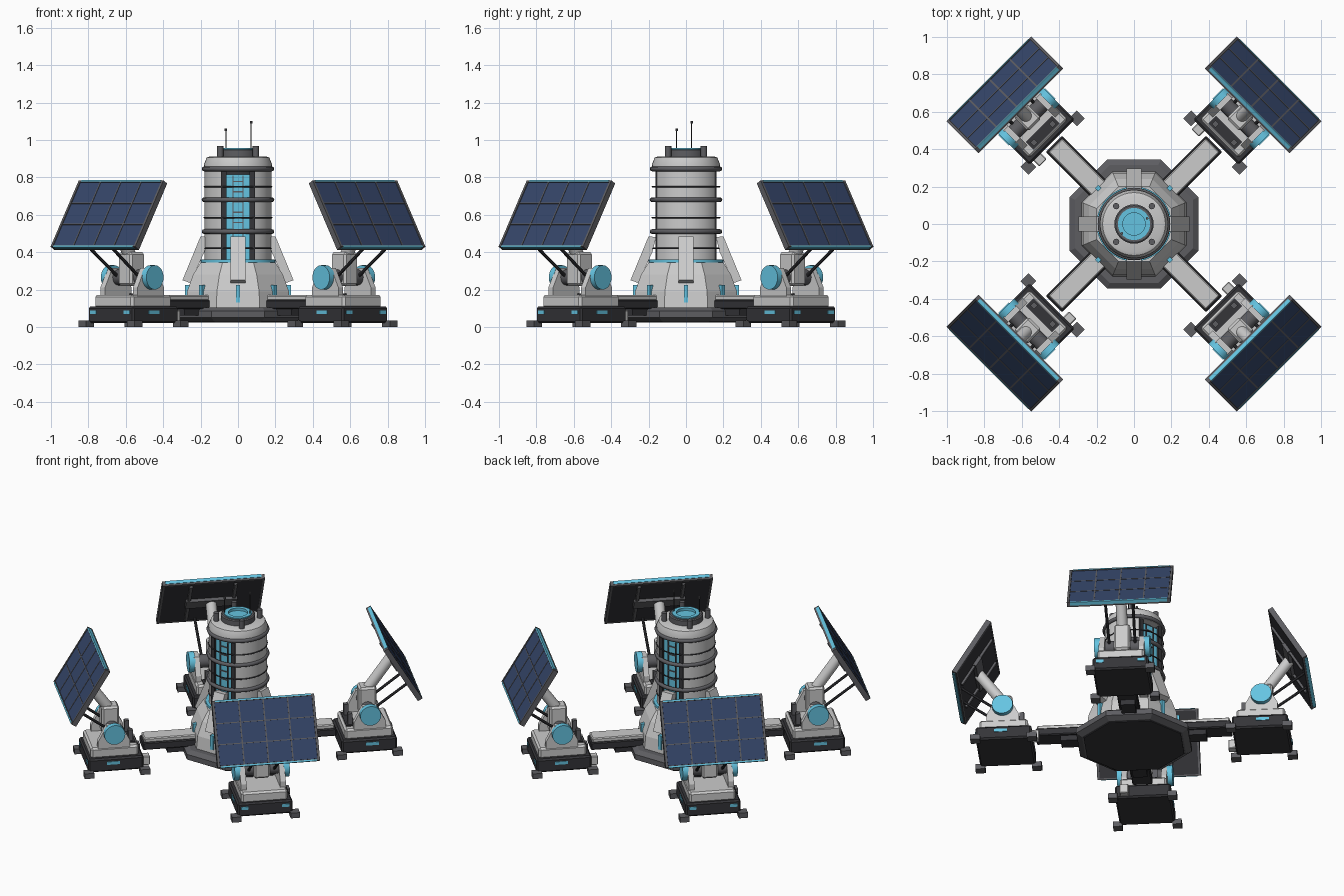
import bpy, bmesh, math
from mathutils import Matrix, Vector

if "Cube" in bpy.data.objects:
    bpy.data.objects.remove(bpy.data.objects["Cube"])

I = Matrix.Identity(4)


def mat(name, r, g, b):
    m = bpy.data.materials.new(name)
    m.diffuse_color = (r, g, b, 1)
    m.use_nodes = True
    m.node_tree.nodes["Principled BSDF"].inputs["Base Color"].default_value = m.diffuse_color
    return m


DARK = mat("dark", 0.035, 0.035, 0.04)
MID = mat("mid_grey", 0.11, 0.11, 0.12)
TEAL = mat("teal", 0.13, 0.55, 0.75)
BLUE = mat("cell_blue", 0.035, 0.06, 0.14)


def finish(name, bm, m, M, smooth=False):
    bmesh.ops.recalc_face_normals(bm, faces=bm.faces)
    me = bpy.data.meshes.new(name)
    bm.to_mesh(me)
    bm.free()
    if smooth:
        me.shade_smooth()
        me.set_sharp_from_angle(angle=math.radians(30))
    if m:
        me.materials.append(m)
    ob = bpy.data.objects.new(name, me)
    ob.matrix_world = M
    bpy.context.collection.objects.link(ob)
    return ob


def box(name, x, y, z, m=None, M=I, bevel=0):
    bm = bmesh.new()
    bmesh.ops.create_cube(bm, size=1)
    for v in bm.verts:
        v.co = [lo + (hi - lo) * (c + 0.5) for c, (lo, hi) in zip(v.co, (x, y, z))]
    if bevel:
        bmesh.ops.bevel(bm, geom=bm.edges[:], offset=bevel, segments=1, affect='EDGES')
    return finish(name, bm, m, M)


def lathe(name, prof, n=40, m=None, M=I, phase=0.0, smooth=True):
    bm = bmesh.new()
    rings = [[bm.verts.new((r * math.cos(phase + math.tau * i / n), r * math.sin(phase + math.tau * i / n), z))
              for i in range(n)] for r, z in prof]
    for a, b in zip(rings, rings[1:]):
        for i in range(n):
            bm.faces.new((a[i], a[(i + 1) % n], b[(i + 1) % n], b[i]))
    bm.faces.new(rings[0])
    bm.faces.new(rings[-1])
    return finish(name, bm, m, M, smooth)


def octa(name, prof, m=None):
    k = 1 / math.cos(math.pi / 8)
    return lathe(name, [(r * k, z) for r, z in prof], 8, m, I, math.pi / 8, False)


def rod(name, p, q, r, m=None, M=I, n=16):
    p, q = Vector(p), Vector(q)
    T = Matrix.Translation(p) @ (q - p).to_track_quat('Z', 'Y').to_matrix().to_4x4()
    return lathe(name, [(r, 0), (r, (q - p).length)], n, m, M @ T)


def prism(name, pts, depth, m=None, M=I, smooth=False):
    bm = bmesh.new()
    f = bm.faces.new([bm.verts.new((x, y, 0)) for x, y in pts])
    new = bmesh.ops.extrude_face_region(bm, geom=[f])["geom"]
    bmesh.ops.translate(bm, vec=(0, 0, depth), verts=[v for v in new if isinstance(v, bmesh.types.BMVert)])
    return finish(name, bm, m, M, smooth)


def ring(name, R, r, z, m):
    bpy.ops.mesh.primitive_torus_add(major_radius=R, minor_radius=r, major_segments=40,
                                     minor_segments=8, location=(0, 0, z))
    ob = bpy.context.object
    ob.name = name
    ob.data.shade_smooth()
    ob.data.materials.append(m)


def turn(deg):
    return Matrix.Rotation(math.radians(deg), 4, 'Z')


# Central hub base and octagonal skirt
octa("hub_base", [(0.31, 0.03), (0.345, 0.05), (0.345, 0.085), (0.315, 0.105)], MID)
octa("hub_bottom", [(0.30, 0.025), (0.30, 0.04)], DARK)
octa("hub_skirt", [(0.28, 0.10), (0.272, 0.19), (0.24, 0.28), (0.20, 0.345)])
lathe("skirt_glow_ring", [(0.20, 0.342), (0.20, 0.36)], 40, TEAL)
for k in range(8):
    box(f"skirt_light_{k}", (0.26, 0.283), (-0.012, 0.012), (0.13, 0.225), TEAL, turn(45 * k))

# Leaning buttresses
fin = [(0.16, 0.48), (0.20, 0.485), (0.297, 0.25), (0.255, 0.235), (0.18, 0.40)]
up = Matrix.Translation((0, 0.04, 0)) @ Matrix.Rotation(math.pi / 2, 4, 'X')
for k in range(4):
    prism(f"buttress_{k}", fin, 0.08, None, turn(90 * k) @ up)

# Tower: core, two half shells leaving front and back slots
lathe("tower_core", [(0.132, 0.30), (0.132, 0.86)], 40, DARK)
arc = [math.radians(-60 + 120 * i / 20) for i in range(21)]
sect = [(0.18 * math.cos(a), 0.18 * math.sin(a)) for a in arc] + \
       [(0.125 * math.cos(a), 0.125 * math.sin(a)) for a in reversed(arc)]
for k in range(2):
    M = turn(180 * k)
    prism(f"tower_shell_{k}", sect, 0.51, None, M @ Matrix.Translation((0, 0, 0.34)), True)
    box(f"slot_window_{k}", (-0.066, 0.066), (-0.147, -0.11), (0.35, 0.815), TEAL, M)
    for s in (-1, 1):
        box(f"slot_frame_{k}_{s}", sorted((s * 0.062, s * 0.09)), (-0.163, -0.11), (0.35, 0.83), DARK, M)
        box(f"ladder_rail_{k}_{s}", sorted((s * 0.024, s * 0.03)), (-0.154, -0.14), (0.36, 0.81), MID, M)
    for i in range(8):
        z = 0.39 + i * 0.055
        box(f"ladder_rung_{k}_{i}", (-0.027, 0.027), (-0.153, -0.14), (z, z + 0.006), MID, M)
for i, z in enumerate((0.51, 0.68, 0.845)):
    ring(f"tower_band_{i}", 0.181, 0.013, z, MID)
for i, z in enumerate((0.42, 0.585, 0.75)):
    ring(f"tower_wire_{i}", 0.18, 0.004, z, DARK)

# Tower cap, collar, posts and antennas
lathe("tower_cap", [(0.18, 0.83), (0.182, 0.87), (0.168, 0.905), (0.15, 0.912)])
lathe("cap_collar", [(0.105, 0.90), (0.105, 0.945), (0.098, 0.95), (0.062, 0.95), (0.062, 0.925)], 32, MID)
lathe("cap_glow_ring", [(0.086, 0.94), (0.086, 0.957), (0.06, 0.957), (0.06, 0.928)], 32, TEAL)
lathe("cap_port", [(0.06, 0.92), (0.06, 0.935)], 32, MID)
for k in range(4):
    rod(f"cap_post_{k}", *[turn(45 + 90 * k) @ Vector((0.135, 0, z)) for z in (0.9, 0.967)], 0.017, MID, n=12)
for i, (x, y, z) in enumerate(((-0.065, -0.05, 1.055), (0.07, 0.03, 1.095))):
    rod(f"antenna_{i}", (x, y, 0.9), (x, y, z), 0.003, DARK, n=8)
    rod(f"antenna_tip_{i}", (x, y, z - 0.007), (x, y, z + 0.007), 0.007, MID, n=8)

# Panel frame: local x across, y up the panel, z out of its face
d = Vector((-0.212, 0, 0.352)).normalized()
tilt = Matrix(((0, d.x, d.z, 0.988), (1, 0, 0, 0), (0, d.z, -d.x, 0.605), (0, 0, 0, 1)))

# Four diagonal arms with solar pods (local x outward)
for k in range(4):
    M = turn(45 + 90 * k)
    P = M @ tilt
    box(f"arm_beam_{k}", (0.2, 0.605), (-0.062, 0.062), (0.095, 0.145), DARK, M, 0.006)
    box(f"arm_cover_{k}", (0.2, 0.595), (-0.052, 0.052), (0.14, 0.17), None, M, 0.006)
    box(f"arm_keel_{k}", (0.25, 0.45), (-0.045, 0.045), (0.06, 0.1), DARK, M)
    # pod body
    box(f"pod_base_{k}", (0.62, 0.965), (-0.172, 0.172), (0.02, 0.11), DARK, M, 0.01)
    box(f"pod_body_{k}", (0.645, 0.945), (-0.145, 0.145), (0.10, 0.172), None, M, 0.012)
    box(f"pod_vent_{k}", (0.66, 0.72), (-0.1, 0.1), (0.165, 0.178), DARK, M)
    box(f"pod_connector_{k}", (0.575, 0.63), (0.085, 0.14), (0.03, 0.09), None, M, 0.004)
    for s in (-1, 1):
        def span(a, b):
            return sorted((s * a, s * b))
        for u in (0.615, 0.965):
            box(f"foot_{k}_{s}_{u}", (u - 0.03, u + 0.03), span(0.155, 0.212), (0, 0.035), MID, M)
        box(f"front_light_{k}_{s}", (0.95, 0.969), span(0.105, 0.15), (0.068, 0.088), TEAL, M)
        box(f"side_light_{k}_{s}", (0.77, 0.85), span(0.16, 0.176), (0.068, 0.088), TEAL, M)
        # yoke cheek and hinge disc
        cheek = [(0.70, 0.16), (0.90, 0.16), (0.90, 0.21), (0.845, 0.315), (0.755, 0.315), (0.70, 0.21)]
        prism(f"yoke_{k}_{s}", cheek, 0.035, None, M @ Matrix.Translation((0, s * 0.123 + 0.0175, 0))
              @ Matrix.Rotation(math.pi / 2, 4, 'X'))
        rod(f"hinge_disc_{k}_{s}", (0.8, s * 0.135, 0.265), (0.8, s * 0.172, 0.265), 0.065, TEAL, M, 24)
        box(f"pod_post_{k}_{s}", (0.672, 0.70), span(0.055, 0.085), (0.17, 0.25), MID, M)
        rod(f"panel_strut_{k}_{s}", (0.83, s * 0.08, 0.27), (1.06, s * 0.085, 0.44), 0.009, DARK, M, 8)
        box(f"back_rail_{k}_{s}", span(0.13, 0.15), (-0.18, 0.18), (-0.042, -0.02), MID, P)
    rod(f"hinge_axle_{k}", (0.8, -0.13, 0.265), (0.8, 0.13, 0.265), 0.042, MID, M, 24)
    box(f"mast_block_{k}", (0.75, 0.86), (-0.05, 0.05), (0.22, 0.40), None, M, 0.012)
    rod(f"mast_{k}", (0.8, 0, 0.36), (0.965, 0, 0.59), 0.034, None, M, 20)
    # solar panel
    box(f"panel_frame_{k}", (-0.318, 0.318), (-0.205, 0.205), (-0.028, -0.004), DARK, P)
    box(f"panel_hub_{k}", (-0.16, 0.16), (-0.035, 0.035), (-0.05, -0.02), MID, P)
    for s in (-1, 1):
        box(f"panel_side_rim_{k}_{s}", sorted((s * 0.306, s * 0.32)), (-0.205, 0.205), (-0.03, 0.003), MID, P)
        box(f"panel_edge_rim_{k}_{s}", (-0.32, 0.32), sorted((s * 0.197, s * 0.207)), (-0.03, 0.003), MID, P)
        box(f"panel_edge_light_{k}_{s}", (-0.30, 0.30), sorted((s * 0.20, s * 0.21)), (-0.018, 0.004), TEAL, P)
    for i in range(4):
        for j in range(3):
            x, y = -0.304 + i * 0.153, -0.195 + j * 0.131
            box(f"solar_cell_{k}_{i}_{j}", (x, x + 0.149), (y, y + 0.127), (-0.01, 0), BLUE, P)
    for i in range(1, 4):
        x = -0.306 + i * 0.153
        box(f"cell_divider_{k}_{i}", (x - 0.004, x + 0.004), (-0.2, 0.2), (-0.01, 0.002), MID, P)
    for j in (-1, 1):
        box(f"cell_crossbar_{k}_{j}", (-0.306, 0.306), (j * 0.0655 - 0.003, j * 0.0655 + 0.003), (-0.01, 0.002), MID, P)
